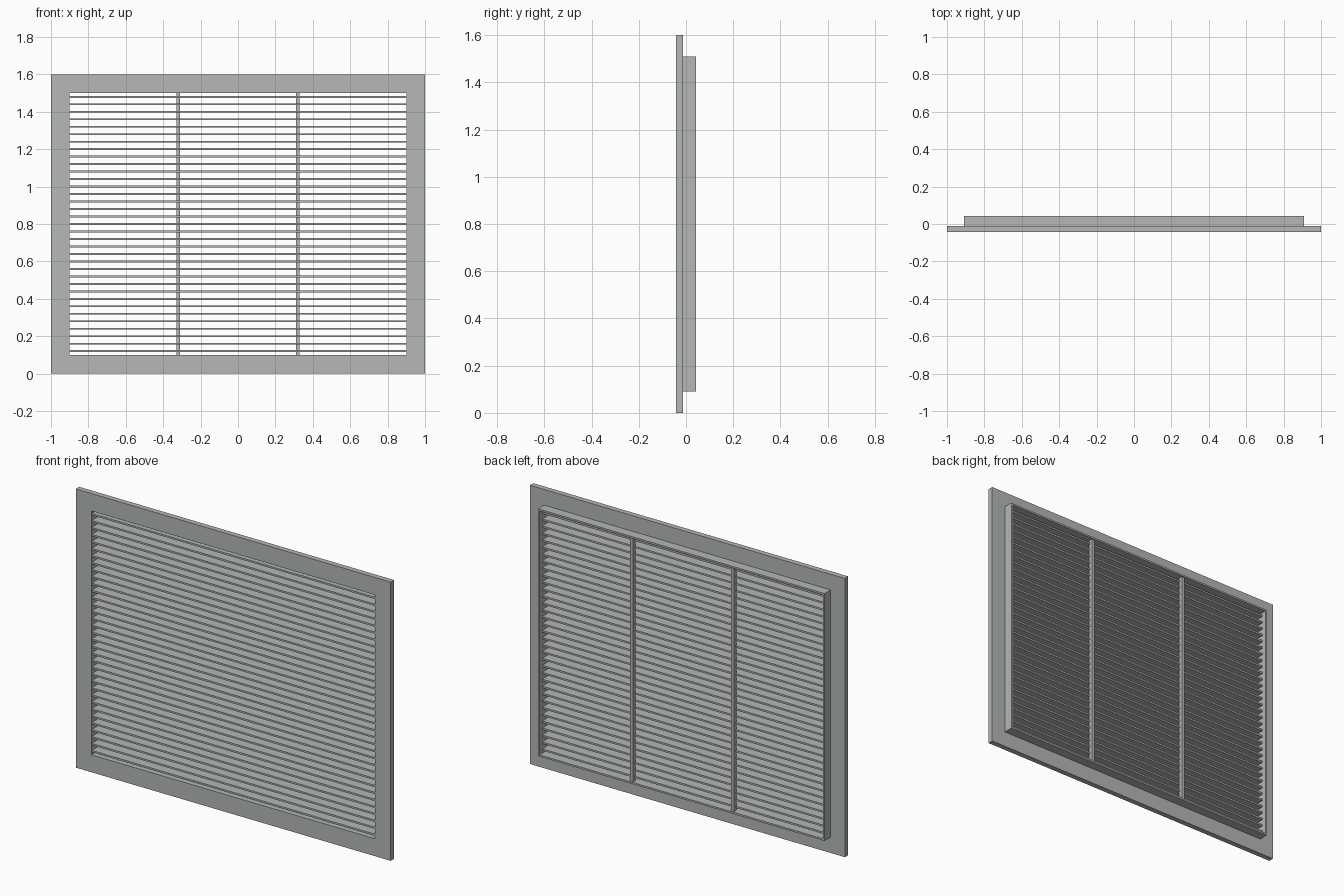
import bpy, bmesh

if "Cube" in bpy.data.objects:
    bpy.data.objects.remove(bpy.data.objects["Cube"])

grey = bpy.data.materials.new("light_grey_paint")
grey.diffuse_color = (0.46, 0.48, 0.47, 1)
grey.use_nodes = True
grey.node_tree.nodes["Principled BSDF"].inputs["Base Color"].default_value = grey.diffuse_color

FRONT, STEP, BACK = -0.043, -0.012, 0.043   # depth levels
MID_Z = 0.8


def finish(bm, name):
    bmesh.ops.recalc_face_normals(bm, faces=bm.faces)
    mesh = bpy.data.meshes.new(name)
    bm.to_mesh(mesh)
    bm.free()
    mesh.materials.append(grey)
    obj = bpy.data.objects.new(name, mesh)
    bpy.context.collection.objects.link(obj)
    return obj


def box(name, x0, x1, y0, y1, z0, z1):
    bm = bmesh.new()
    bmesh.ops.create_cube(bm, size=1)
    for v in bm.verts:
        v.co.x = x1 if v.co.x > 0 else x0
        v.co.y = y1 if v.co.y > 0 else y0
        v.co.z = z1 if v.co.z > 0 else z0
    return finish(bm, name)


def ring(name, outer, inner, y0, y1):
    """Rectangular frame; outer and inner are (half width, half height)."""
    bm = bmesh.new()
    corners = [(-1, -1), (1, -1), (1, 1), (-1, 1)]
    loops = [[bm.verts.new((sx * w, y, MID_Z + sz * h)) for sx, sz in corners]
             for (w, h), y in ((outer, y0), (outer, y1), (inner, y1), (inner, y0))]
    for k in range(4):
        a, b = loops[k], loops[(k + 1) % 4]
        for i in range(4):
            j = (i + 1) % 4
            bm.faces.new((a[i], a[j], b[j], b[i]))
    return finish(bm, name)


# Wide front flange and the thin collar behind it
ring("front_flange", (1.0, 0.8), (0.9, 0.7), FRONT, STEP)
ring("rear_collar", (0.91, 0.71), (0.9, 0.7), STEP, BACK)

# Horizontal slats
slat = box("slat", -0.9, 0.9, FRONT + 0.002, 0.018, -0.005, 0.005)
slat.location.z = 0.12
arr = slat.modifiers.new("repeat", 'ARRAY')
arr.count = 35
arr.use_relative_offset = False
arr.use_constant_offset = True
arr.constant_offset_displace = (0, 0, 0.04)

# Two vertical support bars behind the slats
for side, x in (("left", -0.32), ("right", 0.32)):
    box(side + "_support_bar", x - 0.009, x + 0.009, 0.012, 0.036, 0.1, 1.5)
